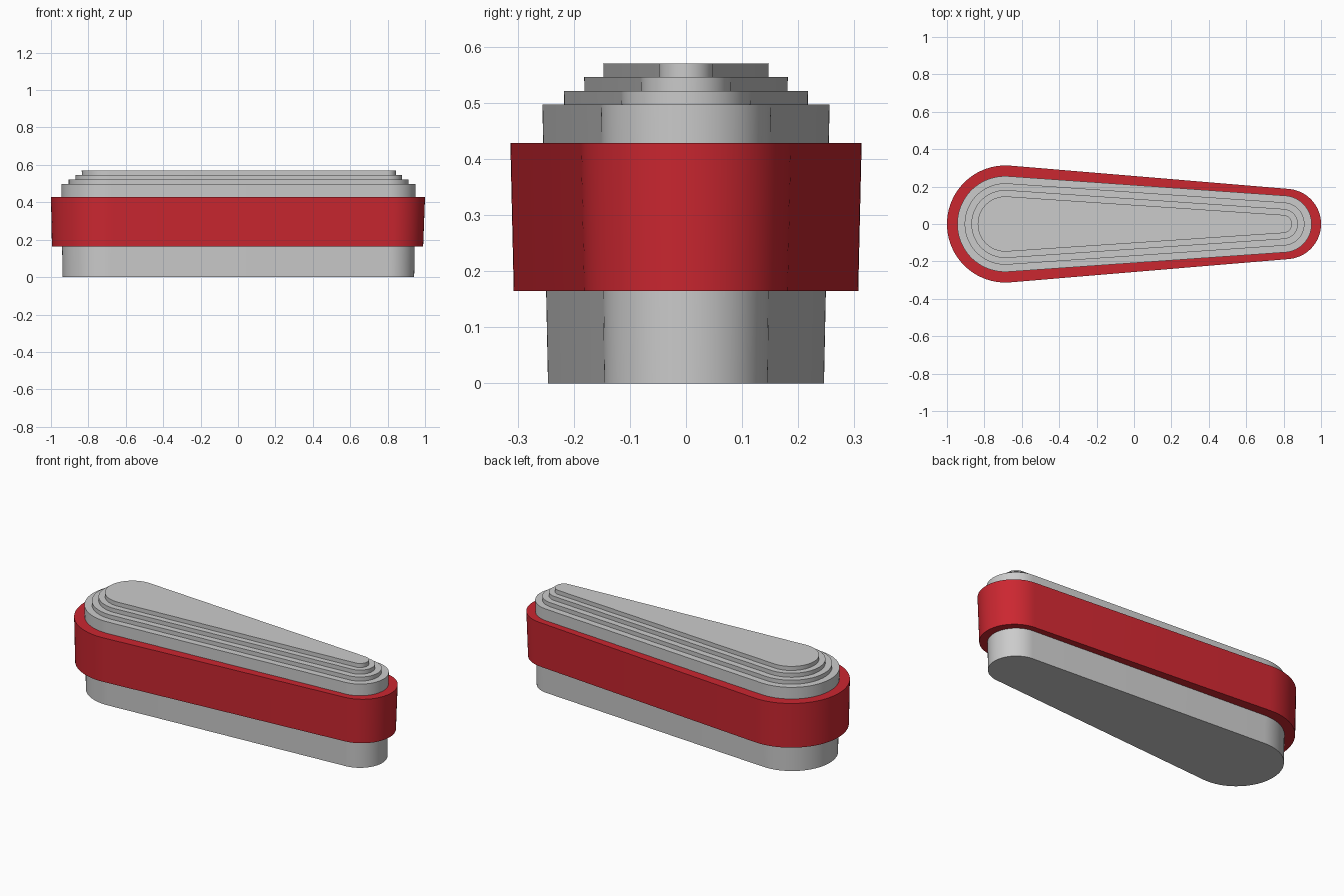
import bpy, bmesh, math

if "Cube" in bpy.data.objects:
    bpy.data.objects.remove(bpy.data.objects["Cube"])

ARC = 40  # segments per rounded end


def outline(xl, rl, xr, rr):
    """Counter-clockwise outline around a large left and a small right circle."""
    t = math.acos((rl - rr) / (xr - xl))
    pts = []
    for cx, r, a0, a1 in ((xr, rr, -t, t), (xl, rl, t, 2 * math.pi - t)):
        for i in range(ARC + 1):
            a = a0 + (a1 - a0) * i / ARC
            pts.append((cx + r * math.cos(a), r * math.sin(a)))
    return pts


def loft(name, sections, colour=None):
    """Closed solid through sections of (z, left x, left r, right x, right r)."""
    bm = bmesh.new()
    rings = [[bm.verts.new((x, y, z)) for x, y in outline(*s)] for z, *s in sections]
    n = len(rings[0])
    for a, b in zip(rings, rings[1:]):
        for i in range(n):
            j = (i + 1) % n
            bm.faces.new((a[i], a[j], b[j], b[i]))
    bm.faces.new(rings[0][::-1])
    bm.faces.new(rings[-1])
    mesh = bpy.data.meshes.new(name)
    bm.to_mesh(mesh)
    bm.free()
    ob = bpy.data.objects.new(name, mesh)
    bpy.context.collection.objects.link(ob)
    if colour:
        mat = bpy.data.materials.new(name + "_paint")
        mat.diffuse_color = colour
        mat.use_nodes = True
        mat.node_tree.nodes["Principled BSDF"].inputs["Base Color"].default_value = mat.diffuse_color
        mesh.materials.append(mat)
    bpy.ops.object.select_all(action='DESELECT')
    ob.select_set(True)
    bpy.context.view_layer.objects.active = ob
    bpy.ops.object.shade_smooth_by_angle(angle=math.radians(30))
    return ob


# Inner body, flaring slightly towards the top
loft("core_body", [(0, -0.692, 0.246, 0.796, 0.146),
                   (0.497, -0.689, 0.256, 0.798, 0.152)])

# Red band around the body
loft("outer_band", [(0.165, -0.688, 0.307, 0.808, 0.182),
                    (0.428, -0.687, 0.313, 0.812, 0.188)], (0.6, 0.02, 0.03, 1))

# Three stepped tiers on top
for i, (rl, rr) in enumerate(((0.217, 0.115), (0.181, 0.080), (0.147, 0.048))):
    z = 0.497 + 0.0243 * i
    loft(f"top_step_{i + 1}", [(z, -0.688, rl, 0.796, rr),
                               (z + 0.0243, -0.688, rl + 0.0005, 0.796, rr + 0.0005)])
